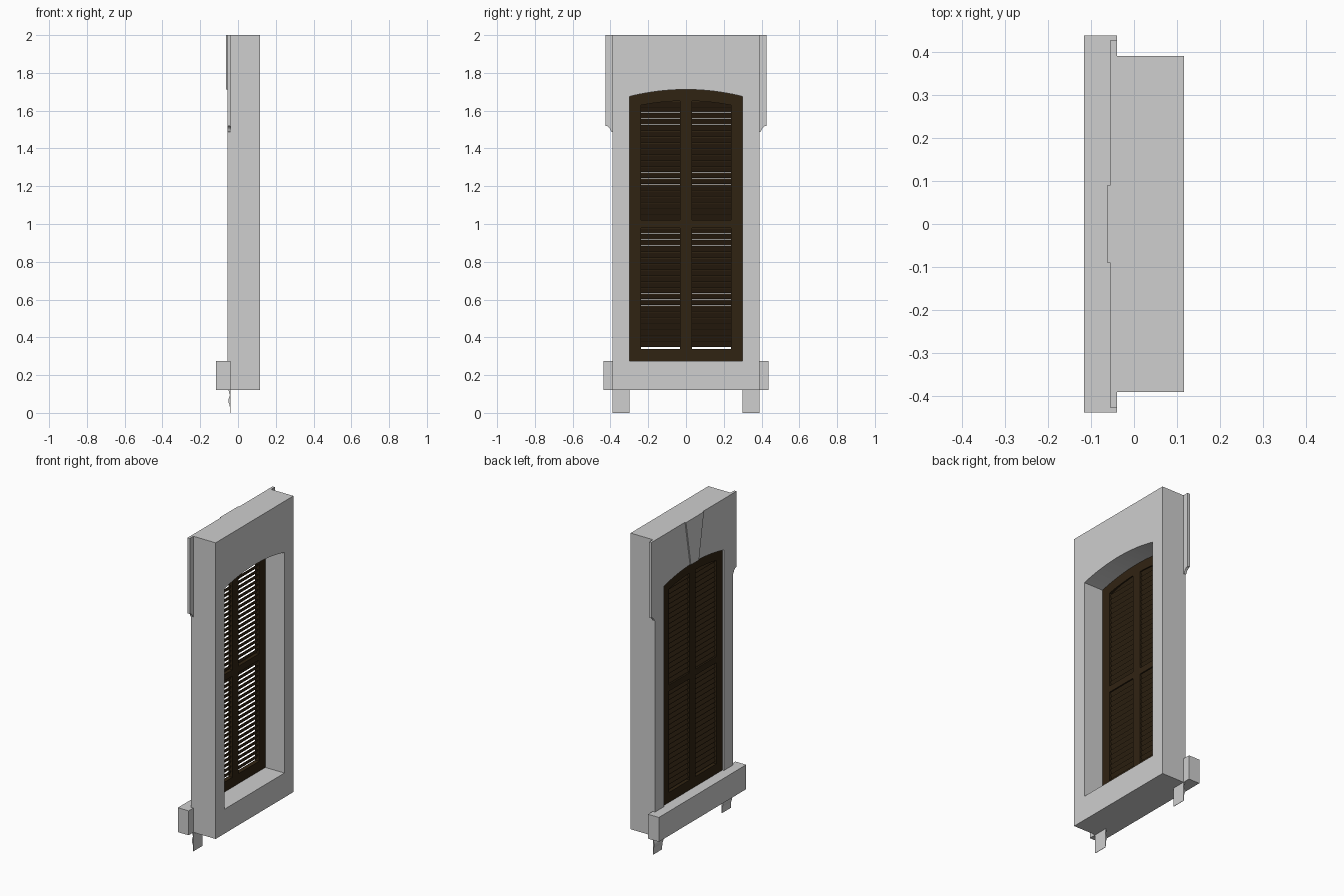
import bpy, bmesh, math
from mathutils import Vector

if "Cube" in bpy.data.objects:
    bpy.data.objects.remove(bpy.data.objects["Cube"])


def material(name, rgb):
    m = bpy.data.materials.new(name)
    m.diffuse_color = (*rgb, 1)
    m.use_nodes = True
    m.node_tree.nodes["Principled BSDF"].inputs["Base Color"].default_value = m.diffuse_color
    return m


STONE = material("pale_stone", (0.62, 0.62, 0.62))
WOOD = material("dark_brown_wood", (0.030, 0.017, 0.006))


def extrude(name, loops, a, b, mat, axis="x"):
    """Extrude an outline (first loop) with holes (other loops) from a to b.
    axis x: loops are (y, z) points; axis y: loops are (x, z) points."""
    def place(p, t):
        return (t, p[0], p[1]) if axis == "x" else (p[0], t, p[1])

    normal = Vector((1, 0, 0)) if axis == "x" else Vector((0, 1, 0))
    bm = bmesh.new()
    rings = []
    for t in (a, b):
        edges, verts = [], []
        for loop in loops:
            vs = [bm.verts.new(place(p, t)) for p in loop]
            edges += [bm.edges.new((vs[i - 1], vs[i])) for i in range(len(vs))]
            verts.append(vs)
        bmesh.ops.triangle_fill(bm, edges=edges, use_beauty=True, normal=normal)
        rings.append(verts)
    for lo, hi in zip(*rings):
        for i in range(len(lo)):
            bm.faces.new((lo[i - 1], lo[i], hi[i], hi[i - 1]))
    bmesh.ops.recalc_face_normals(bm, faces=bm.faces)
    me = bpy.data.meshes.new(name)
    bm.to_mesh(me)
    bm.free()
    me.materials.append(mat)
    ob = bpy.data.objects.new(name, me)
    bpy.context.collection.objects.link(ob)
    return ob


def rect(u0, u1, v0, v1):
    return [(u0, v0), (u1, v0), (u1, v1), (u0, v1)]


# Shallow arch that tops the opening and the shutters
HALF, CROWN, RADIUS = 0.30, 1.712, 1.235


def arch_z(y, drop=0.0):
    return CROWN - drop - RADIUS + math.sqrt(RADIUS ** 2 - y ** 2)


def arched(y0, y1, z0, drop=0.0, n=12):
    """Outline with a flat bottom and an arched top."""
    top = [y1 + (y0 - y1) * i / n for i in range(n + 1)]
    return [(y0, z0), (y1, z0)] + [(y, arch_z(y, drop)) for y in top]


def flip(loop, s):
    return [(s * u, v) for u, v in loop]


# Wall surround with arched opening
extrude("wall_surround",
        [rect(-0.39, 0.39, 0.12, 2.0), arched(-HALF, HALF, 0.275, n=24)],
        -0.056, 0.116, STONE)

# Projecting sill
extrude("sill", [rect(-0.438, 0.438, 0.12, 0.275)], -0.116, -0.04, STONE)

# Tapered keystone
extrude("keystone", [[(-0.04, 1.712), (0.04, 1.712), (0.09, 2.0), (-0.09, 2.0)]],
        -0.063, -0.05, STONE)

ear = [(0.388, 2.0), (0.426, 2.0), (0.426, 1.52), (0.415, 1.517),
       (0.403, 1.506), (0.396, 1.49), (0.388, 1.485)]
bracket = [(-0.040, 0.0), (-0.040, 0.12), (-0.050, 0.12), (-0.047, 0.105),
           (-0.043, 0.095), (-0.046, 0.085), (-0.051, 0.07), (-0.050, 0.055),
           (-0.044, 0.04), (-0.042, 0.0)]
PITCH = 0.0315

for side, s in (("left", -1), ("right", 1)):
    # Side ears of the lintel and scrolled brackets under the sill
    extrude(f"lintel_ear_{side}", [flip(ear, s)], -0.056, -0.04, STONE)
    extrude(f"sill_bracket_{side}", [bracket], s * 0.30, s * 0.39, STONE, "y")

    # Shutter leaf frame with two panel openings
    leaf = [arched(0.0005, HALF, 0.275),
            rect(0.031, 0.238, 0.338, 0.98),
            arched(0.031, 0.238, 1.02, drop=0.06)]
    extrude(f"shutter_frame_{side}", [flip(l, s) for l in leaf],
            -0.046, -0.018, WOOD)

    # Louvre slats sloping down to the outside
    for panel, z, count in (("lower", 0.350, 20), ("upper", 1.022, 20)):
        slat = [(-0.038, z), (-0.038, z + 0.006),
                (-0.026, z + 0.0308), (-0.026, z + 0.0248)]
        ob = extrude(f"{panel}_slats_{side}", [slat], s * 0.026, s * 0.243, WOOD, "y")
        arr = ob.modifiers.new("repeat", "ARRAY")
        arr.count = count
        arr.use_relative_offset = False
        arr.use_constant_offset = True
        arr.constant_offset_displace = (0, 0, PITCH)
